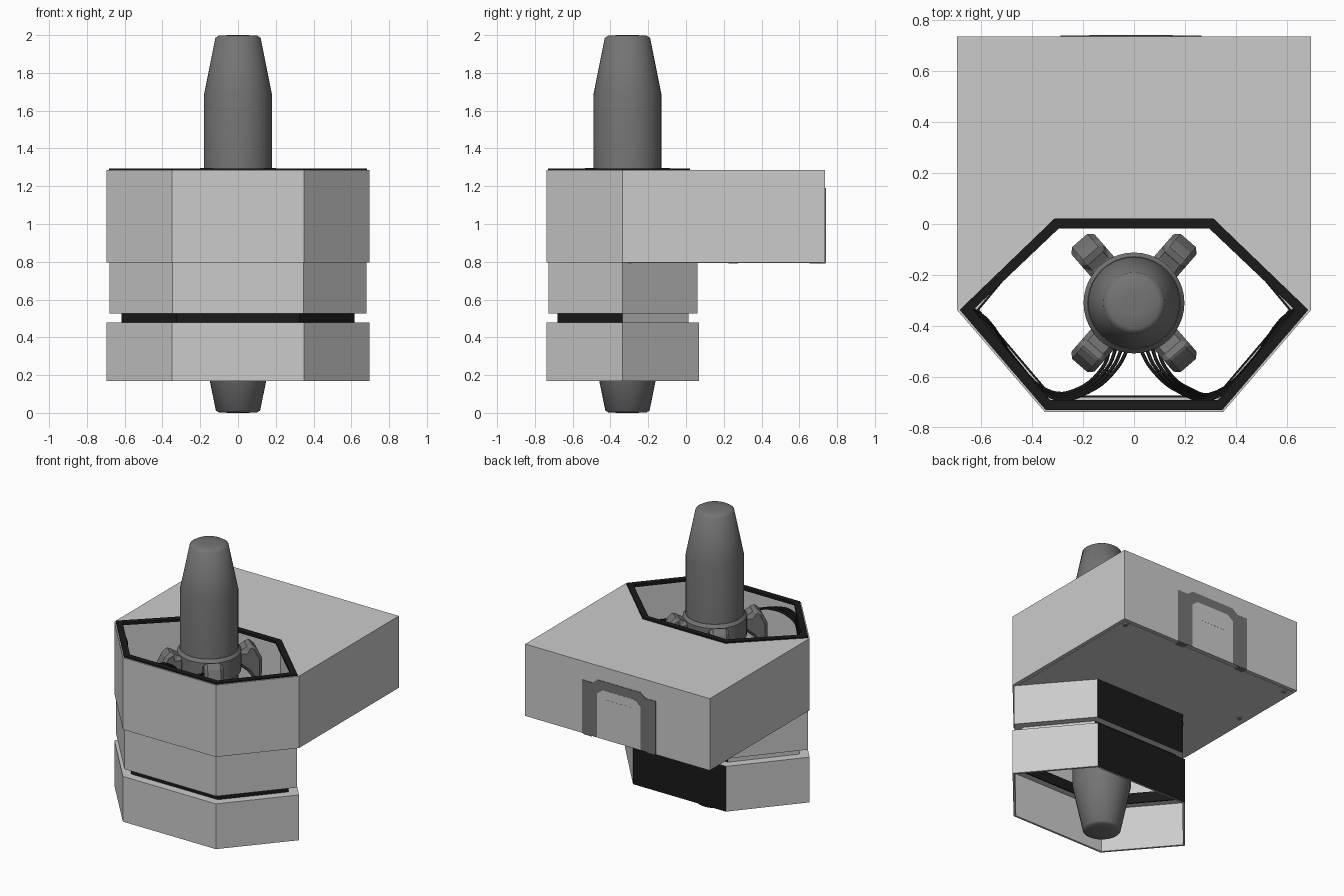
import bpy, bmesh, math
from mathutils import Matrix

if "Cube" in bpy.data.objects:
    bpy.data.objects.remove(bpy.data.objects["Cube"])

def material(name, v):
    m = bpy.data.materials.new(name)
    m.diffuse_color = (v, v, v, 1)
    m.use_nodes = True
    m.node_tree.nodes["Principled BSDF"].inputs["Base Color"].default_value = m.diffuse_color
    return m

LIGHT = material("light_grey", 0.6)
DARK = material("dark_grey", 0.175)
BLACK = material("soft_black", 0.01)

CY = -0.31  # y of the rod axis

def finish(name, bm, *mats):
    bmesh.ops.recalc_face_normals(bm, faces=bm.faces[:])
    me = bpy.data.meshes.new(name)
    bm.to_mesh(me)
    bm.free()
    for m in mats:
        me.materials.append(m)
    ob = bpy.data.objects.new(name, me)
    bpy.context.collection.objects.link(ob)
    return ob

def hexagon(d, back=0.07):
    """Stretched hexagon footprint moved inwards by d."""
    sx, fx, bx = 0.695 - 1.35 * d, 0.35 - 0.43 * d, (0.35 if back > 0.05 else 0.315) - 0.43 * d
    return [(-sx, -0.337), (-fx, -0.738 + d), (fx, -0.738 + d), (sx, -0.337),
            (bx, back - d), (-bx, back - d)]

def tube(name, outer, inner, z0, z1, mats, rule=None):
    """Walled prism between two outlines with the same point count."""
    bm = bmesh.new()
    loops = [[bm.verts.new((x, y, z)) for x, y in pts]
             for pts, z in ((outer, z0), (outer, z1), (inner, z1), (inner, z0))]
    n = len(outer)
    for k in range(4):
        a, b = loops[k], loops[(k + 1) % 4]
        for i in range(n):
            j = (i + 1) % n
            f = bm.faces.new((a[i], a[j], b[j], b[i]))
            if rule and k in (0, 2):
                f.material_index = rule(k, i)
    return finish(name, bm, *mats)

def prism(name, pts, depth, mat, matrix=Matrix()):
    """Flat outline in local xy, extruded along local z."""
    bm = bmesh.new()
    f = bm.faces.new([bm.verts.new((x, y, 0)) for x, y in pts])
    ext = bmesh.ops.extrude_face_region(bm, geom=[f])
    bmesh.ops.translate(bm, vec=(0, 0, depth),
                        verts=[v for v in ext["geom"] if isinstance(v, bmesh.types.BMVert)])
    bm.transform(matrix)
    return finish(name, bm, mat)

def lathe(name, prof, mat, x=0, y=CY, n=40, angle=25):
    bm = bmesh.new()
    rings = [[bm.verts.new((x + r * math.cos(2 * math.pi * i / n),
                            y + r * math.sin(2 * math.pi * i / n), z)) for i in range(n)]
             for r, z in prof]
    for a, b in zip(rings, rings[1:]):
        for i in range(n):
            bm.faces.new((a[i], a[(i + 1) % n], b[(i + 1) % n], b[i]))
    bm.faces.new(rings[0])
    bm.faces.new(rings[-1])
    ob = finish(name, bm, mat)
    bpy.ops.object.select_all(action='DESELECT')
    ob.select_set(True)
    bpy.context.view_layer.objects.active = ob
    bpy.ops.object.shade_smooth_by_angle(angle=math.radians(angle))
    return ob

# Upper housing: box at the back, hexagon nose at the front, hexagon well through it
body = hexagon(0)[:4] + [(0.695, 0.737), (-0.695, 0.737)]
tube("upper_housing", body, hexagon(0.02, 0.04), 0.797, 1.286, [LIGHT])

# Black trim around the well
tube("well_trim", hexagon(0.008, 0.03), hexagon(0.047, 0.03), 1.278, 1.295, [BLACK])

# Middle and lower hexagon sleeves, black on the rear outer face
def rear_black(k, i):
    return 1 if k == 0 and i == 4 else 0

tube("middle_sleeve", hexagon(0.01), hexagon(0.024), 0.525, 0.797, [LIGHT, BLACK], rear_black)
tube("lower_sleeve", hexagon(0), hexagon(0.014), 0.17, 0.478, [LIGHT, BLACK], rear_black)
tube("lower_sleeve_lip", hexagon(0.01), hexagon(0.063), 0.468, 0.478, [LIGHT])
tube("middle_sleeve_lip", hexagon(0.02), hexagon(0.063), 0.525, 0.535, [LIGHT])

# Recessed ring in the gap: black, apart from the two rear side faces
tube("gap_ring", hexagon(0.057), hexagon(0.065), 0.466, 0.537, [BLACK, LIGHT],
     lambda k, i: 1 if i in (3, 5) and k == 0 else 0)

# Central rod, tapered at both ends and softly rounded at the tips
lathe("central_rod", [(0.04, 0.0), (0.1, 0.002), (0.117, 0.012), (0.18, 0.32), (0.18, 1.685),
                      (0.12, 1.985), (0.1, 1.998), (0.04, 2.0)], DARK, angle=80)

# Collar and four flared bracket blocks holding the rod
lathe("rod_collar", [(0.182, 1.13), (0.198, 1.14), (0.198, 1.27), (0.182, 1.29)], DARK)
bracket = [(0.17, 1.17), (0.23, 1.12), (0.28, 1.05), (0.325, 1.07), (0.325, 1.2),
           (0.285, 1.285), (0.24, 1.305), (0.22, 1.265), (0.17, 1.27)]
for sx in (1, -1):
    for sy in (1, -1):
        ang = math.atan2(1.15 * sy, sx)
        m = (Matrix.Translation((0, CY, 0)) @ Matrix.Rotation(ang, 4, 'Z')
             @ Matrix.Rotation(math.pi / 2, 4, 'X') @ Matrix.Translation((0, 0, -0.06)))
        ob = prism("rod_bracket", bracket, 0.12, DARK, m)
        bev = ob.modifiers.new("bevel", 'BEVEL')
        bev.width, bev.segments = 0.02, 1

# Cables from the rod to the front corners and along the side walls
for s in (1, -1):
    for k in range(4):
        o = 0.012 * k
        low = 0.1 * (s + 1)  # the right-hand bundle sinks deeper into the well
        path = [(0.02 + 2 * o, -0.48, 1.15), (0.07 + 1.6 * o, -0.57, 1.2 + o),
                (0.18 + o, -0.66 + o * 0.4, 1.235 - low / 2), (0.31 + o * 0.4, -0.685 + o * 0.7, 1.24 - low - o),
                (0.465 + o * 0.2, -0.545 + o * 0.5, 1.23 - low - o),
                (0.575, -0.40 + o * 0.6, 1.24 - low - o), (0.635, -0.35 + o * 0.5, 1.25 - low - o)]
        cu = bpy.data.curves.new("cable", 'CURVE')
        cu.dimensions = '3D'
        cu.bevel_depth, cu.bevel_resolution = 0.007, 1
        cu.resolution_u = 5
        cu.use_fill_caps = True
        sp = cu.splines.new('BEZIER')
        sp.bezier_points.add(len(path) - 1)
        for bp, (x, y, z) in zip(sp.bezier_points, path):
            bp.co = (s * x, y, z)
            bp.handle_left_type = bp.handle_right_type = 'AUTO'
        cu.materials.append(BLACK)
        bpy.context.collection.objects.link(bpy.data.objects.new("cable", cu))

# Base panel under the rear box, with screws
base = [(-0.668, -0.31), (-0.34, 0.068), (0.34, 0.068), (0.668, -0.31), (0.675, 0.715), (-0.675, 0.715)]
prism("base_panel", base, 0.004, LIGHT, Matrix.Translation((0, 0, 0.794)))
for x, y in ((-0.64, 0.68), (0.64, 0.68), (-0.64, 0.25)):
    lathe("base_screw_washer", [(0.026, 0.792), (0.026, 0.796)], LIGHT, x, y, 12)
    lathe("base_screw", [(0.014, 0.79), (0.014, 0.796)], DARK, x, y, 8)

# Rear hatch: dark arched frame, light door and grip plate (local x, y -> world x, z)
rear = Matrix.Translation((-0.012, 0.74, 0)) @ Matrix.Rotation(math.pi / 2, 4, 'X')
def arch(w, z, rise, step):
    half = [(w, 0.797), (w, z), (step, z), (step - 0.04, z + rise)]
    return half + [(-x, h) for x, h in reversed(half)]

prism("hatch_frame", arch(0.277, 1.16, 0.03, 0.2), 0.008, DARK, rear)
prism("hatch_door", arch(0.163, 1.10, 0.03, 0.16), 0.008, LIGHT, Matrix.Translation((0, 0.001, 0)) @ rear)
grip = [(0.09, 1.07), (-0.09, 1.07), (-0.09, 1.01), (0.09, 1.01)]
prism("hatch_grip_plate", grip, 0.006, LIGHT, Matrix.Translation((0, 0.002, 0)) @ rear)

# Frame feet folding under the box edge
for x in (-0.25, 0.225):
    prism("hatch_frame_foot", [(x - 0.03, 0.70), (x + 0.03, 0.70), (x + 0.03, 0.738), (x - 0.03, 0.738)],
          0.006, DARK, Matrix.Translation((0, 0, 0.791)))
